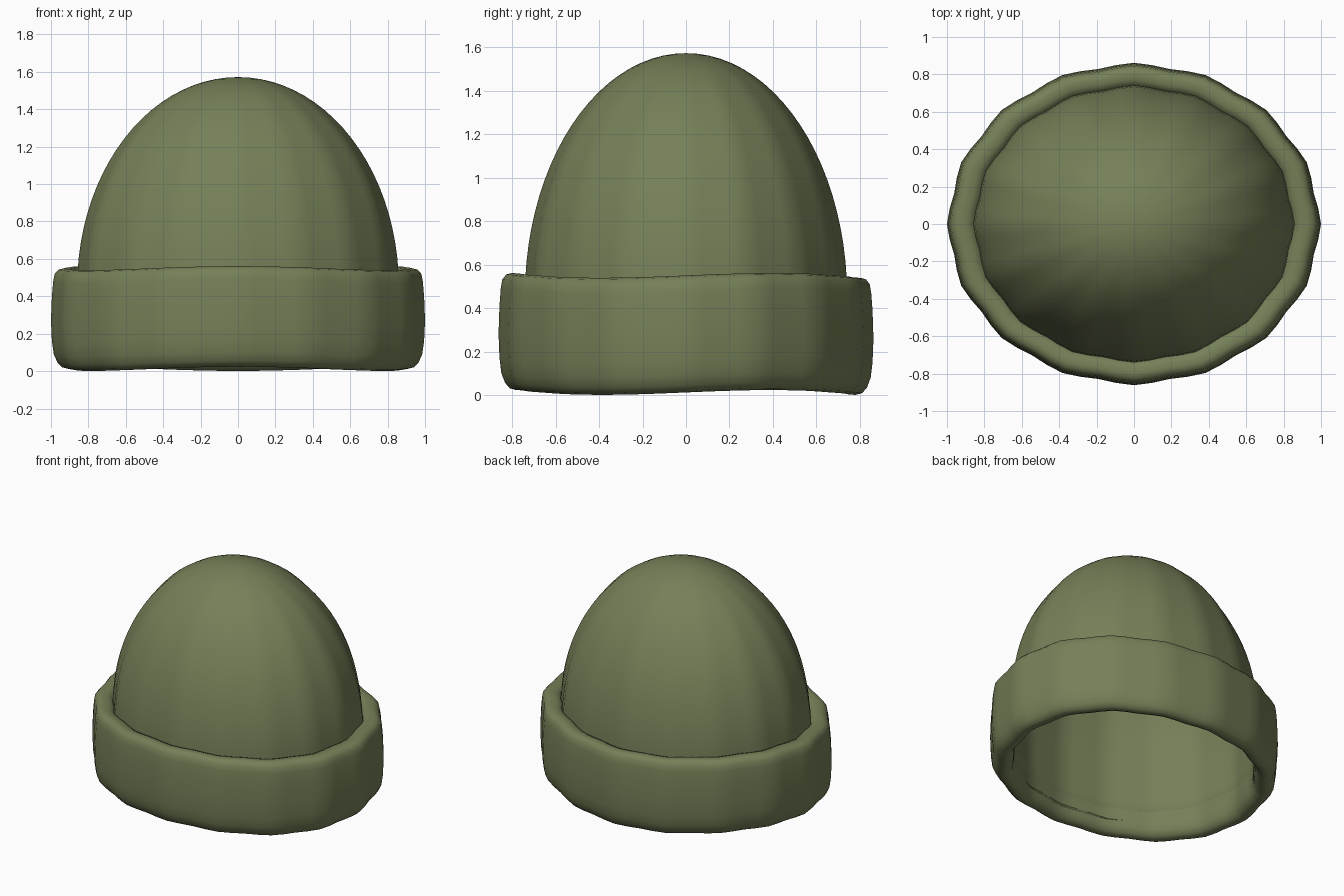
import bpy, bmesh
from math import sin, cos, pi, sqrt

cube = bpy.data.objects.get("Cube")
if cube:
    bpy.data.objects.remove(cube, do_unlink=True)

SEGMENTS = 64
FOLDS = 16
DEPTH = 0.862  # front-to-back size relative to width

olive = bpy.data.materials.new("olive_wool")
olive.use_nodes = True
colour = (0.18, 0.216, 0.098, 1)
olive.diffuse_color = colour
bsdf = olive.node_tree.nodes["Principled BSDF"]
bsdf.inputs["Base Color"].default_value = colour
bsdf.inputs["Roughness"].default_value = 0.9


def knit_ring(bm, radius, z, fold, wave):
    """Oval ring with soft vertical folds and a gently wavy height."""
    ring = []
    for i in range(SEGMENTS):
        a = 2 * pi * i / SEGMENTS
        r = radius * (1 - fold * (1 - cos(FOLDS * a)) / 2)
        ring.append(bm.verts.new((r * cos(a), r * sin(a) * DEPTH,
                                  z + wave * sin(3 * a))))
    return ring


def bridge(bm, low, high):
    for i in range(SEGMENTS):
        j = (i + 1) % SEGMENTS
        bm.faces.new((low[i], low[j], high[j], high[i]))


def finish(bm, name):
    bmesh.ops.recalc_face_normals(bm, faces=bm.faces)
    mesh = bpy.data.meshes.new(name)
    bm.to_mesh(mesh)
    bm.free()
    mesh.materials.append(olive)
    for p in mesh.polygons:
        p.use_smooth = True
    obj = bpy.data.objects.new(name, mesh)
    bpy.context.collection.objects.link(obj)
    return obj


# Crown: straight lower wall flowing into an egg-shaped dome
bm = bmesh.new()
BASE, TOP, RADIUS = 0.45, 1.572, 0.86
profile = [(RADIUS - 0.005, 0.1), (RADIUS, 0.28)]
steps = 22
for k in range(steps):
    t = k / steps * pi / 2
    profile.append((RADIUS * cos(t), BASE + (TOP - BASE) * sin(t)))
rings = [knit_ring(bm, r, z, 0.02 * sqrt(r / RADIUS), 0) for r, z in profile]
for low, high in zip(rings, rings[1:]):
    bridge(bm, low, high)
apex = bm.verts.new((0, 0, TOP))
for i in range(SEGMENTS):
    bm.faces.new((rings[-1][i], rings[-1][(i + 1) % SEGMENTS], apex))
crown = finish(bm, "crown")
shell = crown.modifiers.new("thickness", "SOLIDIFY")
shell.thickness = 0.015
shell.offset = -1

# Cuff: thick turned-up band, a closed rounded section swept round the oval
bm = bmesh.new()
section = [(0.835, 0.12), (0.845, 0.06), (0.87, 0.025), (0.905, 0.012),
           (0.94, 0.02), (0.965, 0.045), (0.985, 0.09), (0.995, 0.16),
           (1.0, 0.27), (0.995, 0.4), (0.988, 0.48), (0.98, 0.52),
           (0.96, 0.543), (0.93, 0.55), (0.895, 0.546), (0.865, 0.535),
           (0.85, 0.5), (0.85, 0.3)]
rings = [knit_ring(bm, r, z, 0.02, 0.011) for r, z in section]
for k, ring in enumerate(rings):
    bridge(bm, ring, rings[(k + 1) % len(rings)])
finish(bm, "cuff")
